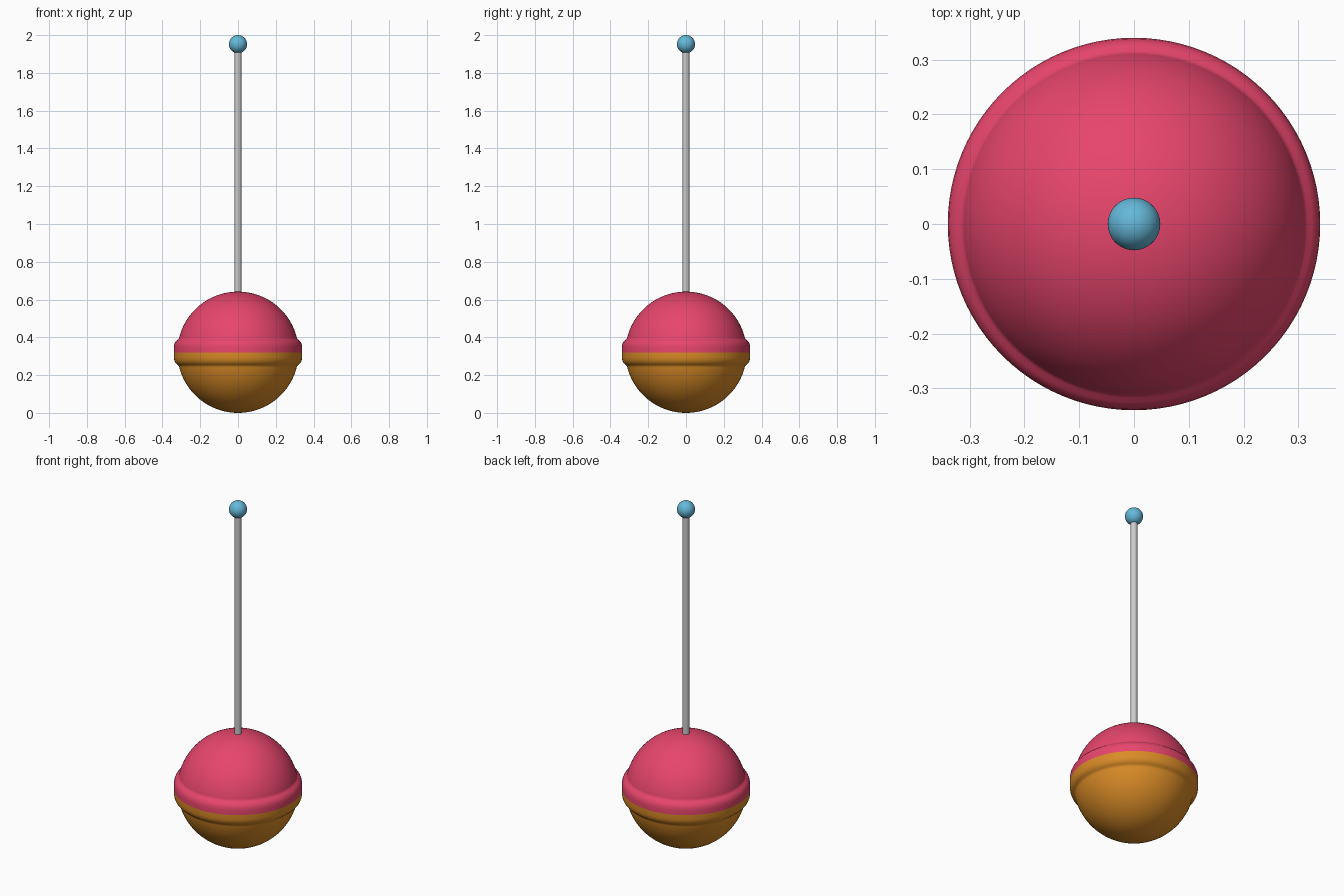
import bpy, bmesh, math
from mathutils import Vector

if "Cube" in bpy.data.objects:
    bpy.data.objects.remove(bpy.data.objects["Cube"])

R = 0.321           # main ball radius
MID = 0.321         # height of the seam
SEGMENTS = 96


def paint(obj, name, rgb):
    mat = bpy.data.materials.new(name)
    mat.diffuse_color = (*rgb, 1)
    mat.use_nodes = True
    mat.node_tree.nodes["Principled BSDF"].inputs["Base Color"].default_value = mat.diffuse_color
    obj.data.materials.append(mat)


def lathe(name, profile):
    """Spin a list of (radius, z) points about z."""
    bm = bmesh.new()
    verts = [bm.verts.new((r, 0, z)) for r, z in profile]
    edges = [bm.edges.new(pair) for pair in zip(verts, verts[1:])]
    bmesh.ops.spin(bm, geom=verts + edges, cent=(0, 0, 0), axis=(0, 0, 1),
                   angle=2 * math.pi, steps=SEGMENTS)
    bmesh.ops.remove_doubles(bm, verts=bm.verts, dist=1e-5)
    bmesh.ops.recalc_face_normals(bm, faces=bm.faces)
    top = max(bm.faces, key=lambda f: abs(f.calc_center_median().z - MID))
    c = top.calc_center_median() - Vector((0, 0, MID))
    if top.normal.dot(c) < 0:
        bmesh.ops.reverse_faces(bm, faces=bm.faces)
    mesh = bpy.data.meshes.new(name)
    bm.to_mesh(mesh)
    bm.free()
    obj = bpy.data.objects.new(name, mesh)
    bpy.context.collection.objects.link(obj)
    mesh.shade_smooth()
    return obj


def half_profile(sign):
    # rounded rim out from the seam, then the spherical dome to the pole
    rim = [(0.340, 0), (0.340, 0.026), (0.338, 0.040), (0.333, 0.053),
           (0.325, 0.062), (0.317, 0.068), (0.312, 0.074)]
    start = math.asin(0.082 / R)
    n = 32
    dome = []
    for i in range(n + 1):
        a = start + (math.pi / 2 - start) * i / n
        dome.append((max(R * math.cos(a), 0), R * math.sin(a)))
    return [(r, MID + sign * z) for r, z in rim + dome]


# Candy halves
upper = lathe("upper_candy_half", half_profile(1))
paint(upper, "pink", (0.80, 0.06, 0.15))
lower = lathe("lower_candy_half", half_profile(-1))
paint(lower, "orange", (0.70, 0.26, 0.02))

# Stick
bottom, end = 0.60, 1.93
bpy.ops.mesh.primitive_cylinder_add(vertices=32, radius=0.018, depth=end - bottom,
                                    location=(0, 0, (bottom + end) / 2))
stick = bpy.context.object
stick.name = "stick"
bpy.ops.object.shade_smooth_by_angle()

# Ball on the end of the stick
bpy.ops.mesh.primitive_uv_sphere_add(segments=48, ring_count=24, radius=0.048,
                                     location=(0, 0, 1.952))
tip = bpy.context.object
tip.name = "tip_ball"
bpy.ops.object.shade_smooth()
paint(tip, "light_blue", (0.13, 0.48, 0.70))
